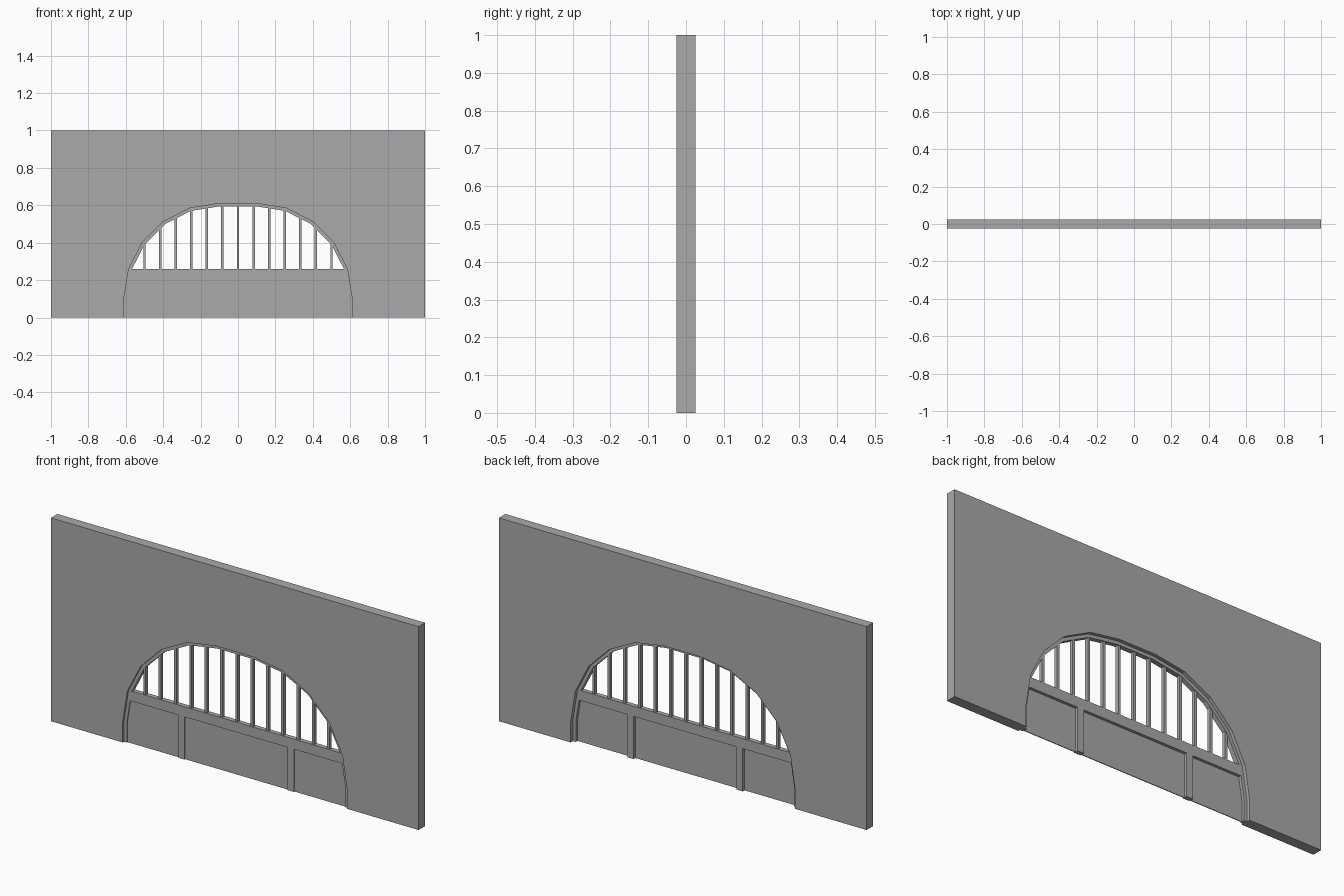
import bpy
import bmesh
from math import sin, cos, radians

cube = bpy.data.objects.get("Cube")
if cube:
    bpy.data.objects.remove(cube, do_unlink=True)

# One plain material for the whole model
grey = bpy.data.materials.new("plain_grey")
grey.use_nodes = True
GREY = (0.4, 0.4, 0.4, 1)
grey.diffuse_color = GREY
grey.node_tree.nodes["Principled BSDF"].inputs["Base Color"].default_value = GREY


def prism(name, outline, front, back):
    """Extrude an x-z outline from y = front to y = back."""
    bm = bmesh.new()
    face = bm.faces.new([bm.verts.new((x, front, z)) for x, z in outline])
    extruded = bmesh.ops.extrude_face_region(bm, geom=[face])["geom"]
    verts = [v for v in extruded if isinstance(v, bmesh.types.BMVert)]
    bmesh.ops.translate(bm, verts=verts, vec=(0, back - front, 0))
    bmesh.ops.recalc_face_normals(bm, faces=bm.faces[:])
    mesh = bpy.data.meshes.new(name)
    bm.to_mesh(mesh)
    bm.free()
    mesh.materials.append(grey)
    obj = bpy.data.objects.new(name, mesh)
    bpy.context.collection.objects.link(obj)
    return obj


def arch(inset):
    """Arch line from the right foot to the left foot, with faceted shoulders."""
    r = 0.51 - inset
    half = [(0.1 + r, 0)]
    half += [(0.1 + r * cos(radians(a)), 0.1 + r * sin(radians(a))) for a in range(0, 91, 18)]
    return half + [(-x, z) for x, z in reversed(half)]


def arch_height(x, inset):
    line = arch(inset)
    for (x0, z0), (x1, z1) in zip(line, line[1:]):
        if x1 <= x <= x0 and x0 != x1:
            return z0 + (z1 - z0) * (x0 - x) / (x0 - x1)
    return 0


FRAME = 0.016
FRONT, BACK = -0.015, 0.008

# Wall with the arched opening
prism("wall", [(1, 0), (1, 1), (-1, 1), (-1, 0)] + arch(0)[::-1], -0.025, 0.025)

# Thin frame lining the opening
prism("arch_frame", arch(0) + arch(FRAME)[::-1], FRONT, BACK)

# Rail across the opening
side = [(0.577, 0.21), (0.57, 0.253), (0.565, 0.26)]
prism("cross_rail", side + [(-x, z) for x, z in reversed(side)], FRONT, BACK)

# Thin panel under the rail
side = [(0.6, 0), (0.6, 0.1), (0.58, 0.23)]
prism("lower_panel", side + [(-x, z) for x, z in reversed(side)], -0.010, -0.006)

# Two posts dividing the panel
for name, x in (("left_post", 0.297), ("right_post", -0.297)):
    w = 0.017
    prism(name, [(x - w, 0), (x + w, 0), (x + w, 0.21), (x - w, 0.21)], FRONT, BACK)

# Upright bars in the fanlight, cut to follow the arch
for i in range(-6, 7):
    a, b = i / 12 - 0.0065, i / 12 + 0.0065
    prism(f"window_bar_{i + 7}",
          [(a, 0.25), (b, 0.25), (b, arch_height(b, 0.008)), (a, arch_height(a, 0.008))],
          -0.012, 0.005)
